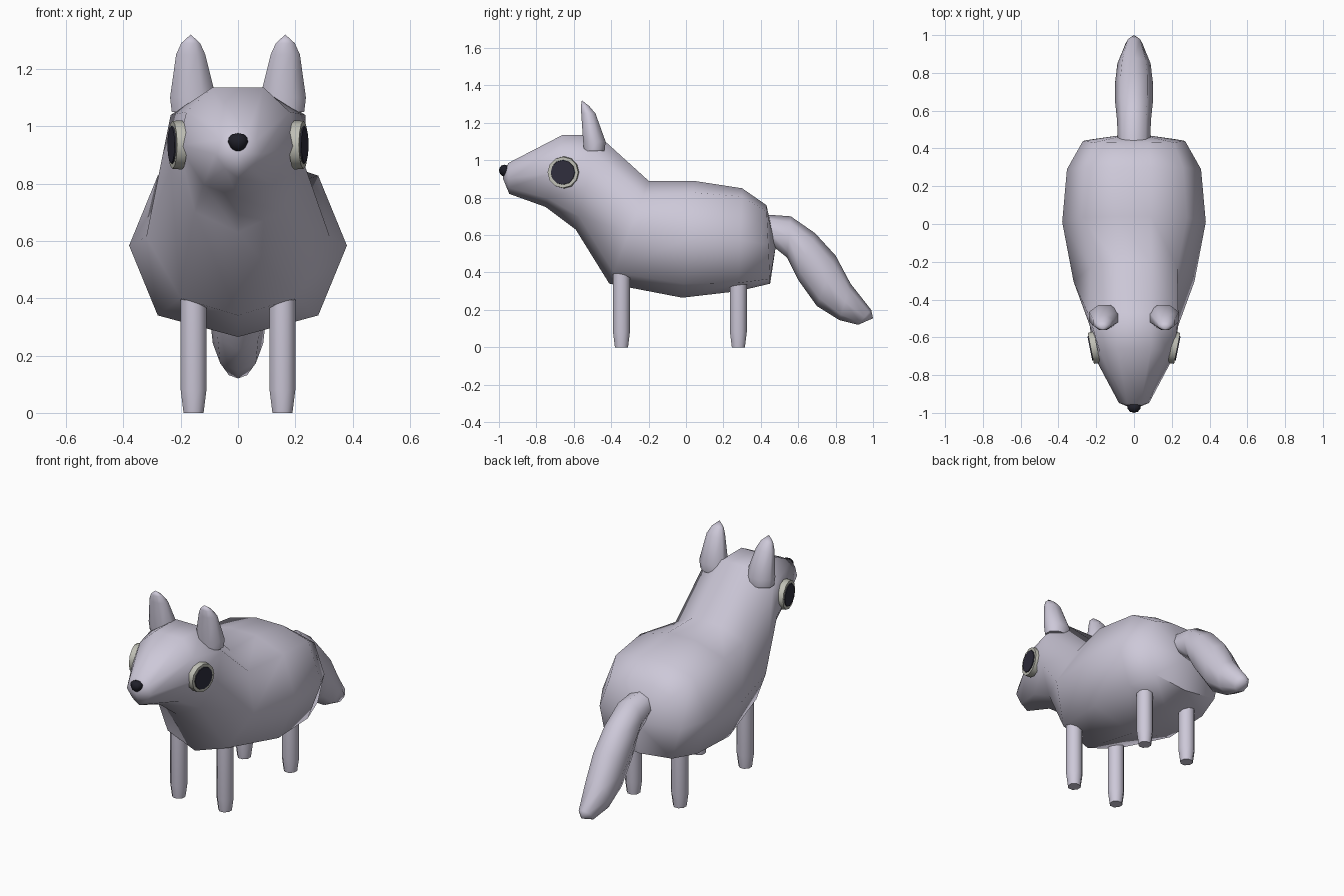
import bpy, bmesh, math
from mathutils import Vector, Matrix

if "Cube" in bpy.data.objects:
    bpy.data.objects.remove(bpy.data.objects["Cube"])


def material(name, rgb):
    m = bpy.data.materials.new(name)
    m.diffuse_color = (*rgb, 1)
    m.use_nodes = True
    m.node_tree.nodes["Principled BSDF"].inputs["Base Color"].default_value = m.diffuse_color
    return m


FUR = material("lavender grey fur", (0.61, 0.58, 0.69))
RING = material("pale eye ring", (0.52, 0.52, 0.46))
DARK = material("dark eye", (0.028, 0.027, 0.045))
NOSE = material("black nose", (0.014, 0.014, 0.022))


def finish(name, bm, mat, angle=65):
    bmesh.ops.recalc_face_normals(bm, faces=bm.faces[:])
    me = bpy.data.meshes.new(name)
    bm.to_mesh(me)
    bm.free()
    me.materials.append(mat)
    ob = bpy.data.objects.new(name, me)
    bpy.context.collection.objects.link(ob)
    bpy.ops.object.select_all(action='DESELECT')
    ob.select_set(True)
    bpy.context.view_layer.objects.active = ob
    bpy.ops.object.shade_smooth_by_angle(angle=math.radians(angle))
    return ob


def loft(name, rings, mat, start=None, end=None, angle=65):
    """Skin a list of rings; each end is a flat cap or closes on a point."""
    bm = bmesh.new()
    loops = [[bm.verts.new(p) for p in r] for r in rings]
    n = len(loops[0])
    for a, b in zip(loops, loops[1:]):
        for i in range(n):
            j = (i + 1) % n
            bm.faces.new((a[i], a[j], b[j], b[i]))
    for loop, tip in ((loops[0], start), (loops[-1], end)):
        if tip is None:
            bm.faces.new(loop)
        else:
            t = bm.verts.new(tip)
            for i in range(n):
                bm.faces.new((loop[i], loop[(i + 1) % n], t))
    return finish(name, bm, mat, angle)


def ellipse(c, rx, ry, n=8):
    return [(c[0] + rx * math.cos(math.tau * (i + .5) / n) / math.cos(math.pi / n),
             c[1] + ry * math.sin(math.tau * (i + .5) / n) / math.cos(math.pi / n), c[2])
            for i in range(n)]


def section(top, bottom, spans):
    """Slanted body section: spans are (height fraction, half width) pairs."""
    top, bottom = Vector((0, *top)), Vector((0, *bottom))
    right = [bottom.lerp(top, t) + Vector((w, 0, 0)) for t, w in spans]
    left = [Vector((-p.x, p.y, p.z)) for p in reversed(right)]
    return [bottom] + right + left


# Head and body in one skin, from snout to rump
body = [
    section((-.95, .985), (-.945, .82), ((.2, .045), (.5, .08), (.8, .065), (1, .035))),
    section((-.66, 1.135), (-.75, .75), ((.12, .12), (.48, .208), (.78, .18), (1, .09))),
    section((-.47, 1.135), (-.59, .63), ((.14, .15), (.45, .235), (.81, .235), (1, .09))),
    section((-.2, .89), (-.41, .34), ((.11, .2), (.5, .32), (.86, .23), (1, .09))),
    section((.04, .89), (-.02, .265), ((.12, .28), (.51, .38), (.9, .28), (1, .09))),
    section((.3, .85), (.28, .3), ((.08, .27), (.5, .355), (.92, .26), (1, .09))),
    section((.43, .76), (.45, .34), ((.06, .22), (.5, .27), (.92, .21), (1, .08))),
]
loft("body", body, FUR, start=(0, -.98, .905), end=(0, .48, .54))

# Drooping tail, sections given by upper point, lower point and half width
tail = []
for top, low, w in (((.42, .71), (.44, .56), .085), ((.56, .70), (.54, .48), .09),
                    ((.69, .61), (.60, .36), .1), ((.80, .49), (.70, .22), .1),
                    ((.88, .34), (.82, .145), .088), ((.99, .20), (.92, .12), .045)):
    t, b = Vector((0, *top)), Vector((0, *low))
    tail.append([(t + b) / 2 + (t - b) / 2 * math.cos(i * math.tau / 8)
                 + Vector((w * math.sin(i * math.tau / 8), 0, 0)) for i in range(8)])
loft("tail", tail, FUR, end=(0, 1, .155))

for s, side in ((1, "right"), (-1, "left")):
    # Ears
    ear = [ellipse((s * x, y, z), rx, ry) for x, y, z, rx, ry in (
        (.155, -.49, 1.05, .076, .055), (.157, -.49, 1.10, .08, .06),
        (.165, -.522, 1.25, .051, .038), (.165, -.54, 1.29, .033, .022))]
    loft(side + "_ear", ear, FUR, end=(s * .165, -.557, 1.32))

    # Legs with narrowed feet
    for y, h, part in ((-.345, .43, "front"), (.28, .38, "back")):
        leg = [ellipse((s * .155, y, z), r, r) for z, r in ((0, .035), (.08, .045), (h, .045))]
        loft(f"{side}_{part}_leg", leg, FUR, angle=50)

    # Eyes: pale disc with a dark disc set on it
    normal = Vector((s, -.2, 0)).normalized()
    for r, depth, off, mat, part in ((.086, .034, 0, RING, "eye_ring"),
                                     (.067, .008, .018, DARK, "pupil")):
        bm = bmesh.new()
        bmesh.ops.create_cone(bm, cap_ends=True, segments=12, radius1=r, radius2=r * .97,
                              depth=depth)
        rot = normal.to_track_quat('Z', 'Y').to_matrix().to_4x4()
        centre = Vector((s * .212, -.655, .935)) + normal * off
        bm.transform(Matrix.Translation(centre) @ rot)
        finish(f"{side}_{part}", bm, mat, 30)

# Nose, wider along its upper edge
bm = bmesh.new()
bmesh.ops.create_uvsphere(bm, u_segments=10, v_segments=6, radius=1)
for v in bm.verts:
    wide = .036 + .01 * v.co.z
    v.co = Vector((v.co.x * wide, -.967 + v.co.y * .033 - v.co.z * .004, .943 + v.co.z * .033))
finish("nose", bm, NOSE)
